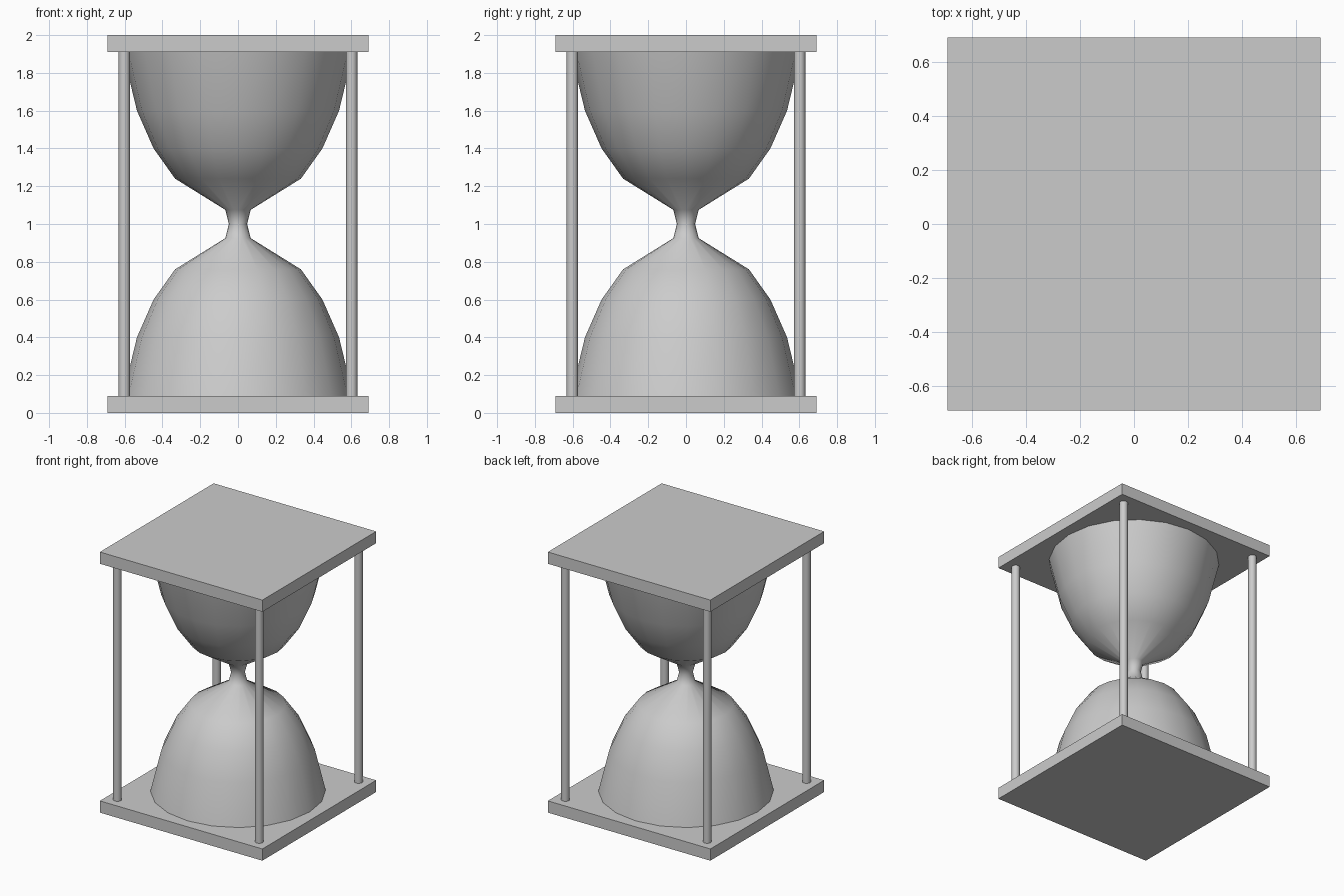
import bpy, bmesh
from math import radians

if "Cube" in bpy.data.objects:
    bpy.data.objects.remove(bpy.data.objects["Cube"])


def finish(bm, name, angle=None):
    bmesh.ops.recalc_face_normals(bm, faces=bm.faces)
    mesh = bpy.data.meshes.new(name)
    bm.to_mesh(mesh)
    bm.free()
    ob = bpy.data.objects.new(name, mesh)
    bpy.context.collection.objects.link(ob)
    if angle:
        bpy.ops.object.select_all(action='DESELECT')
        ob.select_set(True)
        bpy.context.view_layer.objects.active = ob
        bpy.ops.object.shade_smooth_by_angle(angle=radians(angle))
    return ob


def plate(name, z):
    bm = bmesh.new()
    bmesh.ops.create_cube(bm, size=1)
    bmesh.ops.scale(bm, vec=(1.38, 1.38, 0.09), verts=bm.verts)
    bmesh.ops.translate(bm, vec=(0, 0, z), verts=bm.verts)
    finish(bm, name)


def post(name, x, y):
    bm = bmesh.new()
    bmesh.ops.create_cone(bm, cap_ends=True, segments=16, radius1=0.03,
                          radius2=0.03, depth=1.82)
    bmesh.ops.translate(bm, vec=(x, y, 1), verts=bm.verts)
    finish(bm, name, 40)


# Square end plates
plate("bottom_plate", 0.045)
plate("top_plate", 1.955)

# Corner posts
for side, x in (("left", -0.602), ("right", 0.602)):
    for end, y in (("front", -0.602), ("back", 0.602)):
        post(f"{end}_{side}_post", x, y)

# Glass: lower half profile (radius, z), mirrored upward and spun
half = [(0.61, 0.09), (0.535, 0.40), (0.447, 0.60), (0.333, 0.76), (0.067, 0.925)]
profile = half + [(0.048, 1.0)] + [(r, 2 - z) for r, z in reversed(half)]
SEGMENTS = 20
bm = bmesh.new()
verts = [bm.verts.new((r, 0, z)) for r, z in profile]
edges = [bm.edges.new(pair) for pair in zip(verts, verts[1:])]
bmesh.ops.spin(bm, geom=verts + edges, cent=(0, 0, 0), axis=(0, 0, 1),
               angle=radians(360), steps=SEGMENTS, use_duplicate=False)
bmesh.ops.remove_doubles(bm, verts=bm.verts, dist=0.0005)
bmesh.ops.holes_fill(bm, edges=[e for e in bm.edges if e.is_boundary], sides=0)
finish(bm, "glass_bulbs", 60)
